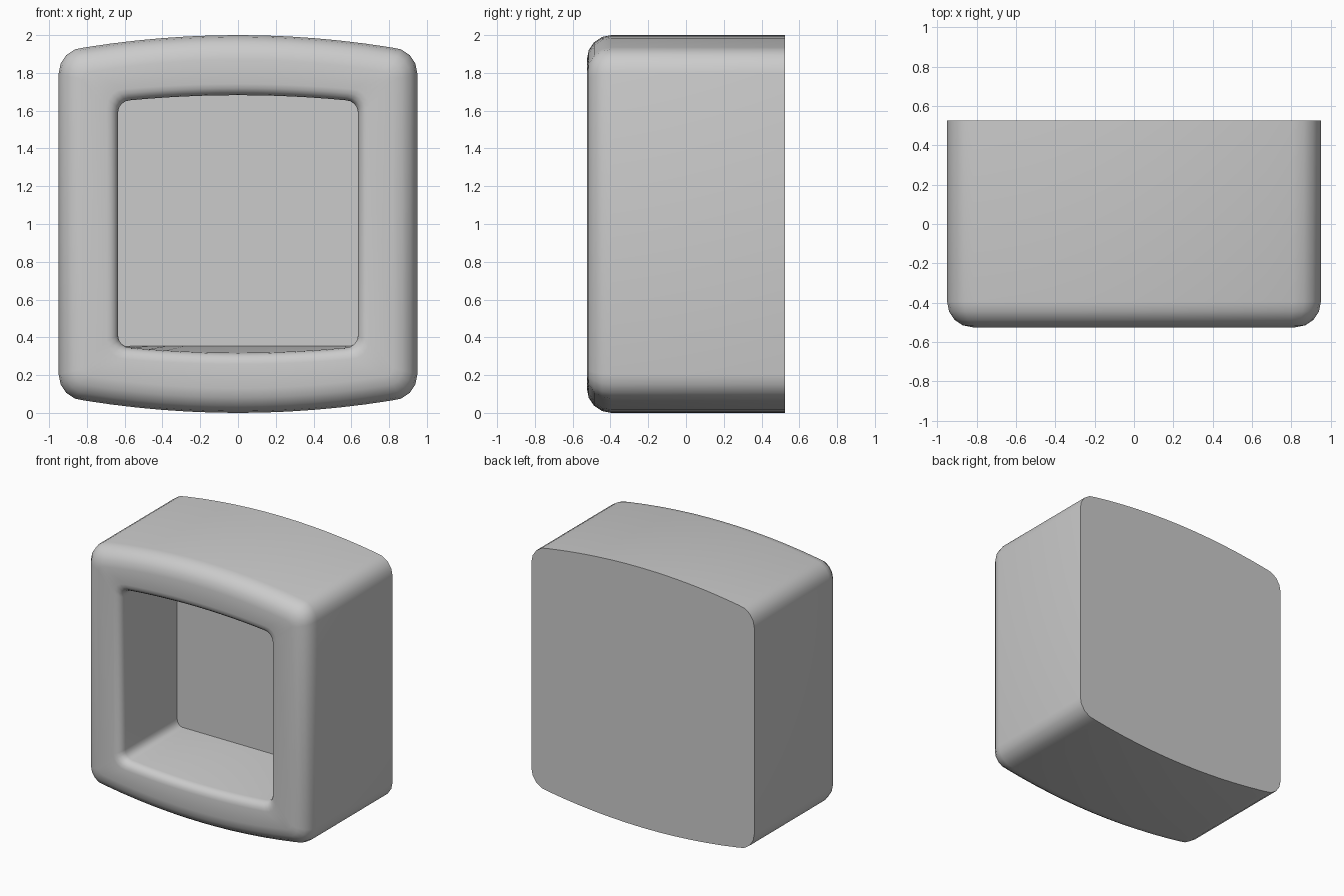
import bpy, bmesh, math

cube = bpy.data.objects.get("Cube")
if cube:
    bpy.data.objects.remove(cube, do_unlink=True)

grey = bpy.data.materials.new("light grey")
grey.use_nodes = True
colour = (0.6, 0.6, 0.6, 1)
grey.diffuse_color = colour
grey.node_tree.nodes["Principled BSDF"].inputs["Base Color"].default_value = colour

CORNER, CROWN = 4, 12   # segments per corner and along each bowed edge


def outline(w, h, mid, r):
    """Rounded rectangle with bowed top and bottom, centred on z = 1."""
    top = []
    for i in range(CORNER + 1):
        a = math.pi / 2 * i / CORNER
        top.append((w - r + r * math.cos(a), h - r + r * math.sin(a)))
    for i in range(1, CROWN):
        t = 1 - 2 * i / CROWN
        top.append(((w - r) * t, h + (mid - h) * (1 - t * t)))
    for i in range(CORNER + 1):
        a = math.pi / 2 * (1 + i / CORNER)
        top.append((r - w + r * math.cos(a), h - r + r * math.sin(a)))
    pts = top + [(-x, -z) for x, z in top]
    return [(x, z + 1) for x, z in pts]


def outer(d):
    return outline(0.95 - d, 0.935 - d, 1.0 - d, 0.14 - d * 0.75)


def inner(d):
    return outline(0.635 + d, 0.655 + d, 0.682 + d, 0.065 + d * 0.5)


FRONT, BACK, FLOOR = -0.525, 0.525, 0.165
R_OUT, R_IN, STEPS = 0.13, 0.06, 4

# Rings from the back edge, over the rounded rim, into the recess
rings = [(BACK, outer(0))]
for i in range(STEPS + 1):
    a = math.pi / 2 * i / STEPS
    rings.append((FRONT + R_OUT * (1 - math.sin(a)), outer(R_OUT * (1 - math.cos(a)))))
for i in range(STEPS + 1):
    a = math.pi / 2 * i / STEPS
    rings.append((FRONT + R_IN * (1 - math.cos(a)), inner(R_IN * (1 - math.sin(a)))))
# The recess floor flattens out where it meets the rear panel
rings.append((FLOOR, [(x, max(z, 0.353)) for x, z in inner(0)]))

bm = bmesh.new()
loops = [[bm.verts.new((x, y, z)) for x, z in pts] for y, pts in rings]
for a, b in zip(loops, loops[1:]):
    n = len(a)
    for i in range(n):
        j = (i + 1) % n
        bm.faces.new((a[i], a[j], b[j], b[i]))
bm.faces.new(loops[0])     # rear face
bm.faces.new(loops[-1])    # recess panel
bmesh.ops.remove_doubles(bm, verts=bm.verts, dist=0.00001)
bmesh.ops.recalc_face_normals(bm, faces=bm.faces)

mesh = bpy.data.meshes.new("housing")
bm.to_mesh(mesh)
bm.free()
mesh.materials.append(grey)
housing = bpy.data.objects.new("housing", mesh)
bpy.context.collection.objects.link(housing)
bpy.context.view_layer.objects.active = housing
housing.select_set(True)
bpy.ops.object.shade_smooth_by_angle(angle=math.radians(40))
